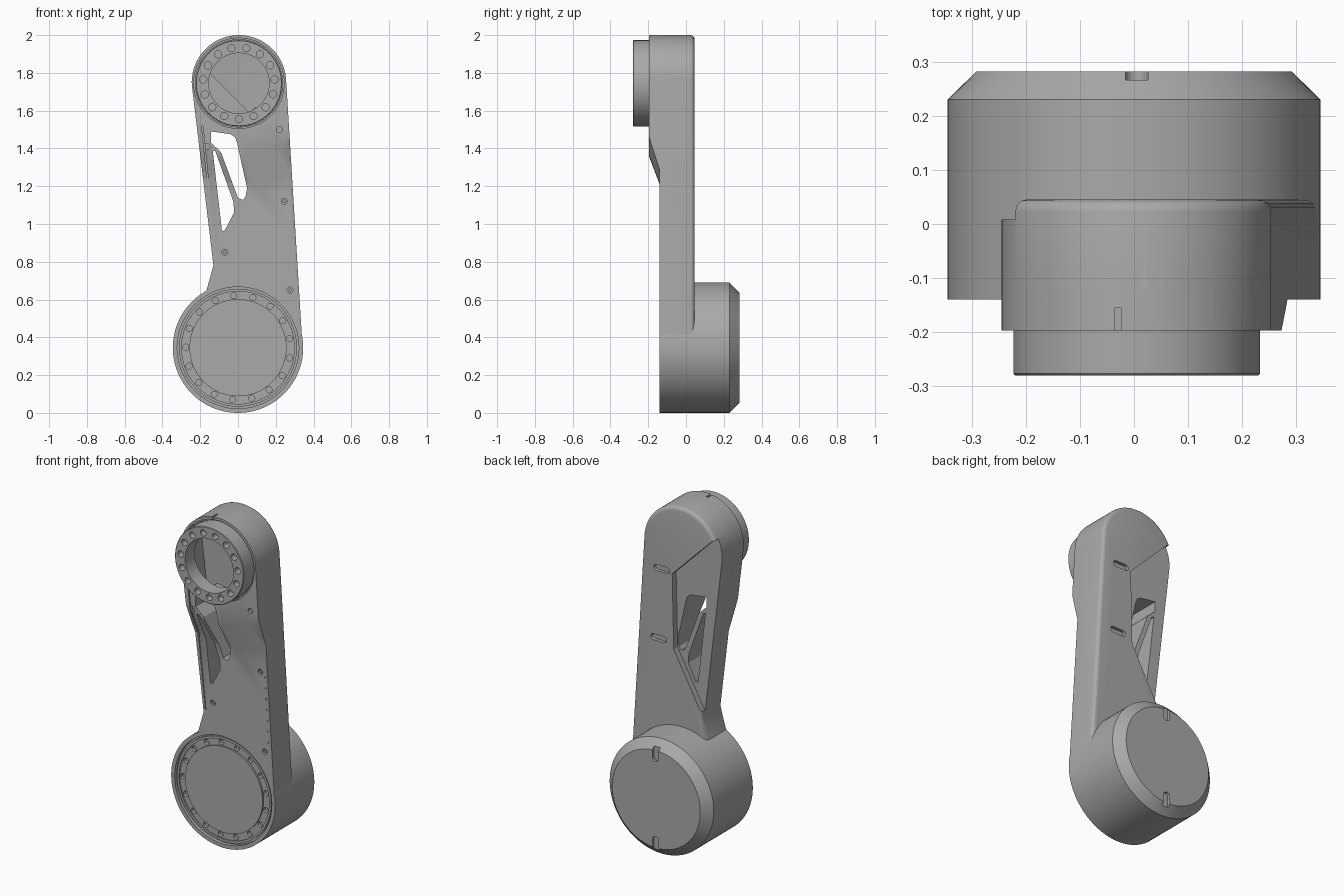
import bpy, bmesh
from math import sin, cos, pi, radians
from mathutils import Vector, Matrix

if "Cube" in bpy.data.objects:
    bpy.data.objects.remove(bpy.data.objects["Cube"])

grey = bpy.data.materials.new("satin_grey")
grey.use_nodes = True
GREY = (0.4, 0.4, 0.4, 1)
grey.diffuse_color = GREY
grey.node_tree.nodes["Principled BSDF"].inputs["Base Color"].default_value = GREY

LOW = (0, 0.345)      # drum axis (x, z)
TOP = (0.005, 1.745)  # upper joint axis


def finish(name, bm):
    bmesh.ops.remove_doubles(bm, verts=bm.verts, dist=1e-5)
    bmesh.ops.recalc_face_normals(bm, faces=bm.faces)
    mesh = bpy.data.meshes.new(name)
    bm.to_mesh(mesh)
    bm.free()
    mesh.materials.append(grey)
    ob = bpy.data.objects.new(name, mesh)
    bpy.context.collection.objects.link(ob)
    return ob


def add_prism(bm, pts, y0, y1):
    face = bm.faces.new([bm.verts.new((x, y0, z)) for x, z in pts])
    new = bmesh.ops.extrude_face_region(bm, geom=[face])["geom"]
    bmesh.ops.translate(bm, verts=[v for v in new if isinstance(v, bmesh.types.BMVert)],
                        vec=(0, y1 - y0, 0))


def prism(name, pts, y0, y1, back_bevel=0):
    bm = bmesh.new()
    add_prism(bm, pts, y0, y1)
    if back_bevel:
        edges = [e for e in bm.edges if all(abs(v.co.y - y1) < 1e-5 for v in e.verts)]
        bmesh.ops.bevel(bm, geom=edges, offset=back_bevel, segments=4, profile=0.5,
                        affect='EDGES')
    return finish(name, bm)


def arc(centre, r, a0, a1, n):
    steps = [radians(a0 + (a1 - a0) * i / n) for i in range(n + 1)]
    return [(centre[0] + r * cos(a), centre[1] + r * sin(a)) for a in steps]


def circle(centre, r, n=24, start=0):
    return arc(centre, r, start, start + 360, n)[:-1]


def slot(centre, half, r, upright=False):
    a = 90 if upright else 0
    dx, dz = (0, half) if upright else (half, 0)
    ends = ((centre[0] + dx, centre[1] + dz), (centre[0] - dx, centre[1] - dz))
    return arc(ends[0], r, a - 90, a + 90, 8) + arc(ends[1], r, a + 90, a + 270, 8)


def lathe(name, profile, centre, closed=False):
    """Turn an (r, y) profile round a y-parallel axis."""
    bm = bmesh.new()
    verts = [bm.verts.new((r, y, 0)) for r, y in profile]
    pairs = list(zip(verts, verts[1:])) + ([(verts[-1], verts[0])] if closed else [])
    edges = [bm.edges.new(p) for p in pairs]
    bmesh.ops.spin(bm, geom=verts + edges, cent=(0, 0, 0), axis=(0, 1, 0),
                   angle=2 * pi, steps=96, use_merge=True)
    bmesh.ops.translate(bm, verts=bm.verts, vec=(centre[0], 0, centre[1]))
    return finish(name, bm)


def combine(target, tool, op='DIFFERENCE', keep=False):
    mod = target.modifiers.new(op, 'BOOLEAN')
    mod.operation, mod.object, mod.solver = op, tool, 'EXACT'
    bpy.context.view_layer.objects.active = target
    bpy.ops.object.modifier_apply(modifier=mod.name)
    if not keep:
        bpy.data.objects.remove(tool)


def cut(target, shapes, y0, y1):
    """Cut several separate outlines to one depth."""
    bm = bmesh.new()
    for pts in shapes:
        add_prism(bm, pts, y0, y1)
    combine(target, finish("cutter", bm))


# Arm housing: rounded top, straight right side, kink on the left above the drum
outline = arc((0.005, 1.75), 0.25, 3, 183, 48) + [
    (-0.13, 0.78), (-0.168, 0.645), (-0.1, 0.5), (0.1, 0.345), (0.341, 0.36)]
arm = prism("arm_housing", outline, -0.14, 0.045, back_bevel=0.022)

# Thicker upper front with a conical run-out
pad = prism("pad", outline, -0.197, -0.1)
cone = lathe("cone", [(0, -0.197), (0.385, -0.197), (0.535, -0.14), (0.535, -0.12), (0, -0.12)], TOP)
combine(pad, cone, 'INTERSECT')
combine(arm, pad, 'UNION')

# Seat for the drum
combine(arm, lathe("seat", [(0, -0.3), (0.338, -0.3), (0.338, 0.3), (0, 0.3)], LOW))

# Stepped-down area on the back and the two lightening windows through it
cut(arm, [[(0.06, 1.59), (0.05, 1.14), (-0.13, 0.81), (-0.4, 0.81), (-0.4, 1.95), (-0.2, 1.85)]],
    0.008, 0.1)
cut(arm, [
    [(-0.143, 1.49), (-0.042, 1.476), (-0.015, 1.46), (-0.005, 1.43), (0.048, 1.19),
     (0.04, 1.145), (0.026, 1.127), (0, 1.138), (-0.09, 1.38), (-0.143, 1.43)],
    [(-0.134, 1.39), (-0.12, 1.385), (-0.025, 1.12), (-0.02, 1.063), (-0.07, 0.965), (-0.085, 0.963)],
], -0.3, 0.2)

# Upper bore, seam round the flange, side seam and top notch
combine(arm, lathe("bore", [(0, -0.3), (0.16, -0.3), (0.16, -0.005), (0, -0.005)], TOP))
combine(arm, lathe("seam", [(0.231, -0.3), (0.239, -0.3), (0.239, -0.185), (0.231, -0.185)],
                   TOP, closed=True))
cut(arm, [[(-0.193, 1.52), (-0.186, 1.52), (-0.112, 0.8), (-0.119, 0.8)]], -0.3, -0.134)
cut(arm, [[(-0.036, 1.985), (-0.024, 1.985), (-0.024, 2.05), (-0.036, 2.05)]], -0.3, -0.155)

# Screw recesses, rivet row and the two back slots
screws = [(-0.07, 0.85), (0.245, 1.12), (0.275, 0.65)]
cut(arm, [circle(p, 0.016) for p in screws], -0.2, -0.125)
cut(arm, [circle(p, 0.016) for p in ((0.22, 1.5), (-0.165, 1.41))], -0.3, -0.18)
rivets = [(0.274 + 0.004 * i, 1.16 - 0.064 * i) for i in range(1, 8)]
cut(arm, [circle(p, 0.005, 8) for p in rivets], -0.2, -0.134)
cut(arm, [slot(p, 0.035, 0.018) for p in ((0.13, 1.6), (0.15, 1.18))], 0.025, 0.1)

# Screw heads
bm = bmesh.new()
for p in screws:
    add_prism(bm, circle(p, 0.009), -0.136, -0.12)
heads = finish("screw_heads", bm)

# Joint drum with chamfered back and recessed bolt ring on the front
drum = lathe("joint_drum", [
    (0, -0.134), (0.257, -0.134), (0.257, -0.124), (0.298, -0.124), (0.298, -0.132),
    (0.312, -0.132), (0.312, -0.118), (0.322, -0.118), (0.322, -0.14), (0.345, -0.14),
    (0.345, 0.23), (0.292, 0.282), (0, 0.282)], LOW)
cut(drum, [circle(p, 0.016) for p in circle(LOW, 0.277, 17, 10)], -0.2, -0.105)
cut(drum, [slot((0.005, LOW[1] + s * 0.285), 0.04, 0.021, True) for s in (1, -1)], 0.266, 0.4)

# Mounting flange ring with bolt circle
flange = lathe("mounting_flange", [
    (0.16, -0.28), (0.225, -0.28), (0.228, -0.277), (0.228, -0.19), (0.16, -0.19)],
    TOP, closed=True)
cut(flange, [circle(p, 0.019) for p in circle(TOP, 0.19, 15, 6)], -0.35, -0.24)

# Smooth curved walls, keep creases
bpy.ops.object.select_all(action='DESELECT')
for ob in (arm, drum, flange, heads):
    ob.select_set(True)
bpy.context.view_layer.objects.active = arm
bpy.ops.object.shade_smooth_by_angle(angle=radians(25))
